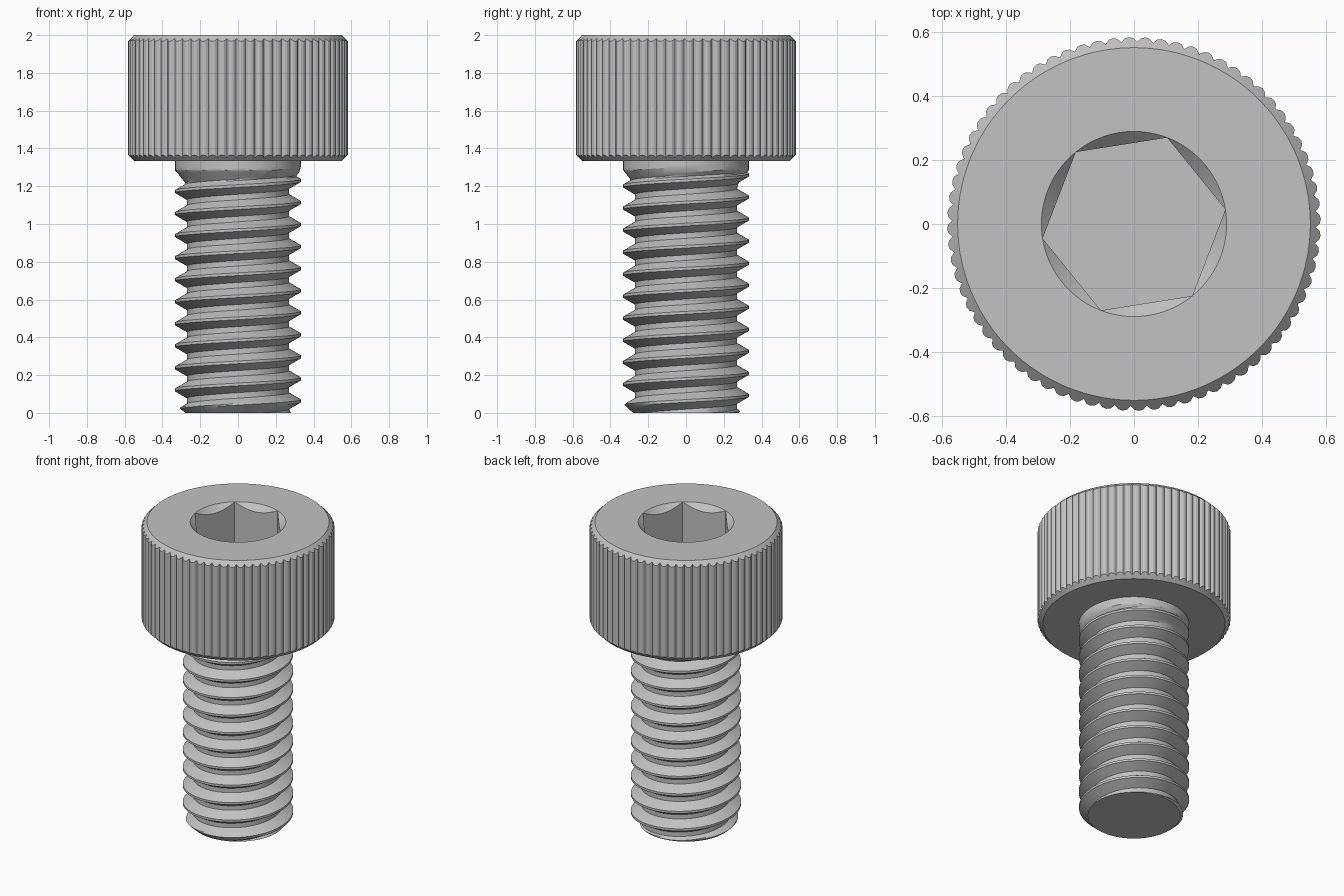
import bpy, bmesh
from math import sin, cos, pi, radians

cube = bpy.data.objects.get("Cube")
if cube:
    bpy.data.objects.remove(cube, do_unlink=True)

STEEL = (0.54, 0.54, 0.54, 1)
steel = bpy.data.materials.new("grey_steel")
steel.use_nodes = True
steel.diffuse_color = STEEL
steel.node_tree.nodes["Principled BSDF"].inputs["Base Color"].default_value = STEEL


def polar(r, a, z):
    return (r * cos(a), r * sin(a), z)


def loft(bm, rings, closed):
    """Bridge neighbouring rows of points with quads; return the vertex rows."""
    rows = [[bm.verts.new(p) for p in ring] for ring in rings]
    for low, high in zip(rows, rows[1:]):
        n = len(low)
        for i in range(n if closed else n - 1):
            j = (i + 1) % n
            bm.faces.new((low[i], low[j], high[j], high[i]))
    return rows


def finish(bm, name):
    bmesh.ops.remove_doubles(bm, verts=bm.verts, dist=0.0002)
    bmesh.ops.recalc_face_normals(bm, faces=bm.faces)
    mesh = bpy.data.meshes.new(name)
    bm.to_mesh(mesh)
    bm.free()
    mesh.materials.append(steel)
    obj = bpy.data.objects.new(name, mesh)
    bpy.context.collection.objects.link(obj)
    bpy.ops.object.select_all(action='DESELECT')
    obj.select_set(True)
    bpy.context.view_layer.objects.active = obj
    bpy.ops.object.shade_smooth_by_angle(angle=radians(25))


# Knurled head with chamfered rims and a hexagonal socket
TOP, UNDER = 2.0, 1.333
RIM, CREST, VALLEY = 0.55, 0.583, 0.568
TEETH, PER_TOOTH = 72, 4
HEX_IN, HEX_OUT, SOCKET_FLOOR = 0.25, 0.2887, 1.667
TWIST = radians(9)
COLS = TEETH * PER_TOOTH
angles = [TWIST + 2 * pi * i / COLS for i in range(COLS)]
tooth = (VALLEY, CREST - 0.003, CREST, CREST - 0.003)
knurl = [tooth[i % PER_TOOTH] for i in range(COLS)]
hexagon = [HEX_IN / cos((a - TWIST) % (pi / 3) - pi / 6) for a in angles]


def ring(radii, heights):
    return [polar(r, a, z) for r, a, z in zip(radii, angles, heights)]


bm = bmesh.new()
rows = loft(bm, [
    ring([RIM] * COLS, [UNDER] * COLS),
    ring(knurl, [UNDER + r - RIM for r in knurl]),
    ring(knurl, [TOP - r + RIM for r in knurl]),
    ring([RIM] * COLS, [TOP] * COLS),
    ring([HEX_OUT] * COLS, [TOP] * COLS),
    ring(hexagon, [TOP - (HEX_OUT - r) for r in hexagon]),
    ring(hexagon, [SOCKET_FLOOR] * COLS),
], True)
bm.faces.new(rows[0])
bm.faces.new(rows[-1])
finish(bm, "socket_head")

# Threaded shank: a helical sweep clipped by the end chamfer and the neck
PITCH, MAJOR, MINOR, TIP = 0.1167, 0.333, 0.27, 0.28
SHANK_TOP, NECK = UNDER + 0.01, 1.285
CREST_Z = 0.18
SEGS, FLANK = 96, 5
half_crest, half_root = PITCH / 16, PITCH / 8
flank = PITCH / 2 - half_crest - half_root

# One thread period as (height offset, radius), from root to root
rise = [(-half_crest - flank * (1 - k / FLANK), MINOR + (MAJOR - MINOR) * k / FLANK)
        for k in range(FLANK + 1)]
period = rise + [(-z, r) for z, r in reversed(rise)]


def thread_point(a, z, r):
    if z <= 0:
        return polar(TIP, a, 0)
    z = min(z, SHANK_TOP)
    r = min(r, TIP + z * 1.1)
    r = max(r, min(MAJOR, MAJOR - 0.8 * (NECK - z)))
    return polar(r, a, z)


bm = bmesh.new()
turns = [2 * pi * i / SEGS for i in range(SEGS + 1)]
rings = []
for k in range(-4, 12):
    for dz, r in period:
        base = CREST_Z + k * PITCH + dz
        rings.append([thread_point(a, base + PITCH * a / (2 * pi), r) for a in turns])
loft(bm, rings, False)
bm.faces.new([bm.verts.new(polar(TIP, a, 0)) for a in turns[:-1]])
finish(bm, "threaded_shank")
